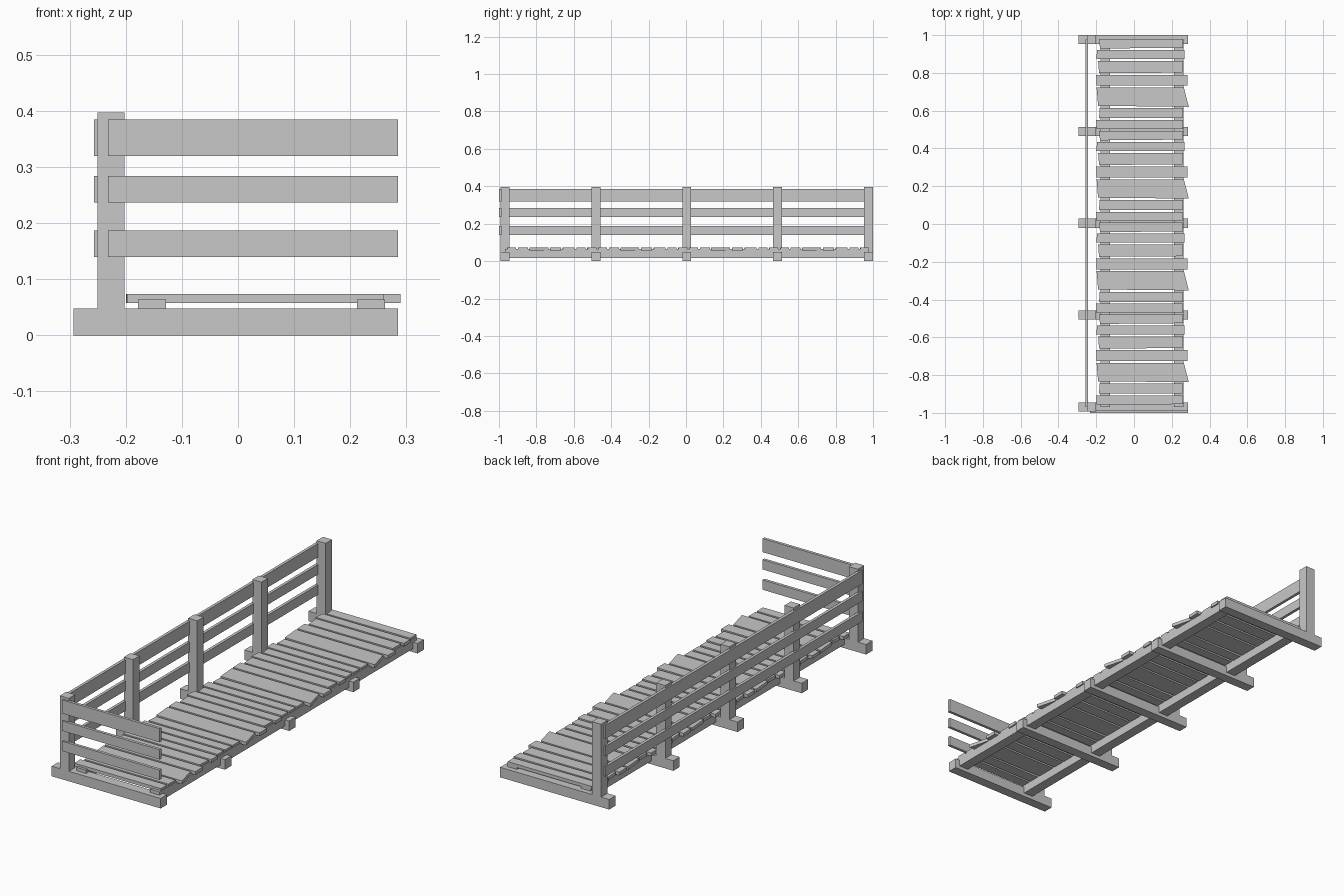
import bpy
import bmesh

cube = bpy.data.objects.get("Cube")
if cube:
    bpy.data.objects.remove(cube, do_unlink=True)

# One plain grey for all the timber
wood = bpy.data.materials.new("plain_grey")
wood.use_nodes = True
grey = (0.58, 0.58, 0.58, 1)
wood.diffuse_color = grey
wood.node_tree.nodes["Principled BSDF"].inputs["Base Color"].default_value = grey


def prism(name, outline, z0, z1):
    """Extrude a flat xy outline upward from z0 to z1."""
    bm = bmesh.new()
    base = bm.faces.new([bm.verts.new((x, y, z0)) for x, y in outline])
    top = bmesh.ops.extrude_face_region(bm, geom=[base])["geom"]
    for v in top:
        if isinstance(v, bmesh.types.BMVert):
            v.co.z = z1
    bmesh.ops.recalc_face_normals(bm, faces=bm.faces)
    mesh = bpy.data.meshes.new(name)
    bm.to_mesh(mesh)
    bm.free()
    mesh.materials.append(wood)
    obj = bpy.data.objects.new(name, mesh)
    bpy.context.scene.collection.objects.link(obj)
    return obj


def box(name, x, y, z):
    outline = [(x[0], y[0]), (x[1], y[0]), (x[1], y[1]), (x[0], y[1])]
    return prism(name, outline, z[0], z[1])


BAY = 0.486
FRONT, BACK = -0.968, 0.976
HALF = 0.024

# Cross beams with a handrail post on each
for i in range(5):
    y = FRONT + i * BAY
    span = (y - HALF, y + HALF)
    box(f"cross_beam_{i + 1}", (-0.293, 0.285), span, (0, 0.048))
    box(f"rail_post_{i + 1}", (-0.25, -0.202), span, (0.048, 0.397))

# Long bearers under the deck
for side, x in (("left", 0.237), ("right", -0.153)):
    box(f"{side}_bearer", (x - 0.025, x + 0.025), (FRONT, BACK), (0.017, 0.064))

# Handrails along the side and across the front
for level, z in (("low", (0.14, 0.187)), ("middle", (0.237, 0.284)), ("top", (0.32, 0.385))):
    box(f"{level}_side_rail", (-0.257, -0.243), (FRONT, BACK), z)
    box(f"{level}_front_rail", (-0.232, 0.285), (-1, -0.986), z)

# Deck boards for one bay: depth, left-end back x, left-end front x,
# right-end back x, right-end front x, skew of the front edge
boards = [
    (0.058, -0.185, -0.18, 0.26, 0.26, 0.004),
    (0.058, -0.195, -0.2, 0.268, 0.268, 0),
    (0.073, -0.19, -0.185, 0.26, 0.258, 0.003),
    (0.068, -0.2, -0.198, 0.282, 0.282, 0),
    (0.109, -0.198, -0.19, 0.264, 0.29, -0.005),
    (0.063, -0.182, -0.185, 0.26, 0.26, 0),
    (0.057, -0.2, -0.198, 0.26, 0.26, 0.002),
]
GAP = 0.005
for bay in range(4):
    y = 0.984 - bay * BAY
    for n, (depth, lb, lf, rb, rf, skew) in enumerate(boards):
        back, front = y - GAP, y - depth + GAP
        outline = [(lf, front - skew / 2), (rf, front + skew / 2), (rb, back), (lb, back)]
        prism(f"deck_board_{bay + 1}_{n + 1}", outline, 0.058, 0.074)
        y -= depth
